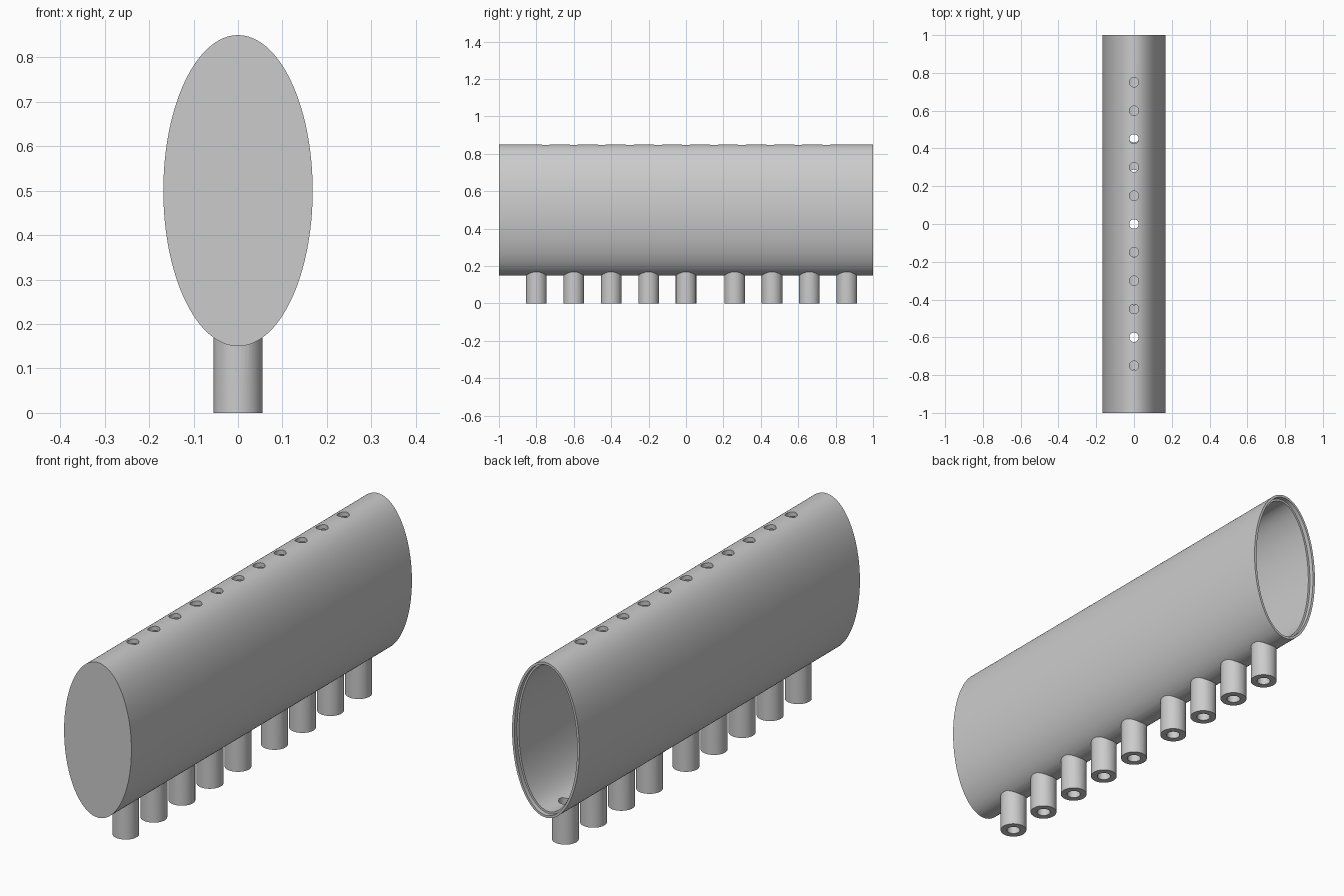
import bpy, bmesh, math
from mathutils import Matrix

cube = bpy.data.objects.get("Cube")
if cube:
    bpy.data.objects.remove(cube)

RX, RZ, CZ = 0.168, 0.35, 0.5
WALL, STEP = 0.02, 0.011

grey = bpy.data.materials.new("plain grey")
grey.use_nodes = True
grey.diffuse_color = (0.6, 0.6, 0.6, 1)
grey.node_tree.nodes["Principled BSDF"].inputs["Base Color"].default_value = (0.6, 0.6, 0.6, 1)


def finish(name, bm):
    bmesh.ops.recalc_face_normals(bm, faces=bm.faces)
    mesh = bpy.data.meshes.new(name)
    bm.to_mesh(mesh)
    bm.free()
    obj = bpy.data.objects.new(name, mesh)
    bpy.context.collection.objects.link(obj)
    mesh.materials.append(grey)
    return obj


def pegs(name, positions, radius, z0, z1):
    """Upright cylinders in a row along y."""
    bm = bmesh.new()
    for y in positions:
        bmesh.ops.create_cone(bm, cap_ends=True, segments=40, radius1=radius, radius2=radius,
                              depth=z1 - z0, matrix=Matrix.Translation((0, y, (z0 + z1) / 2)))
    return finish(name, bm)


def combine(target, tool, operation):
    mod = target.modifiers.new(tool.name, 'BOOLEAN')
    mod.operation = operation
    mod.solver = 'EXACT'
    mod.object = tool
    bpy.context.view_layer.objects.active = target
    bpy.ops.object.modifier_apply(modifier=mod.name)
    bpy.data.objects.remove(tool)


# Oval shell: closed at the front, open at the back with a stepped rim
def oval(bm, y, inset, n=128):
    return [bm.verts.new(((RX - inset) * math.cos(2 * math.pi * i / n), y,
                          CZ + (RZ - inset) * math.sin(2 * math.pi * i / n))) for i in range(n)]


bm = bmesh.new()
section = [(-1, 0), (1, 0), (1, STEP), (0.98, STEP), (0.98, WALL), (-0.98, WALL)]
rings = [oval(bm, y, inset) for y, inset in section]
for a, b in zip(rings, rings[1:]):
    for i in range(len(a)):
        j = (i + 1) % len(a)
        bm.faces.new((a[i], a[j], b[j], b[i]))
bm.faces.new(rings[0])
bm.faces.new(rings[-1])
shell = finish("oval_manifold", bm)

# Outlet spouts below, with bores opening into the shell
spouts = [-0.8 + 0.2 * i for i in range(5)] + [0.26 + 0.2 * i for i in range(4)]
combine(shell, pegs("outlet_spouts", spouts, 0.055, 0, 0.168), 'UNION')
combine(shell, pegs("spout_bores", spouts, 0.028, -0.1, 0.3), 'DIFFERENCE')

# Row of small holes along the top
holes = [0.15 * i for i in range(-5, 6)]
combine(shell, pegs("top_holes", holes, 0.025, 0.7, 1), 'DIFFERENCE')

bpy.ops.object.select_all(action='DESELECT')
shell.select_set(True)
bpy.context.view_layer.objects.active = shell
bpy.ops.object.shade_smooth_by_angle(angle=math.radians(30))
